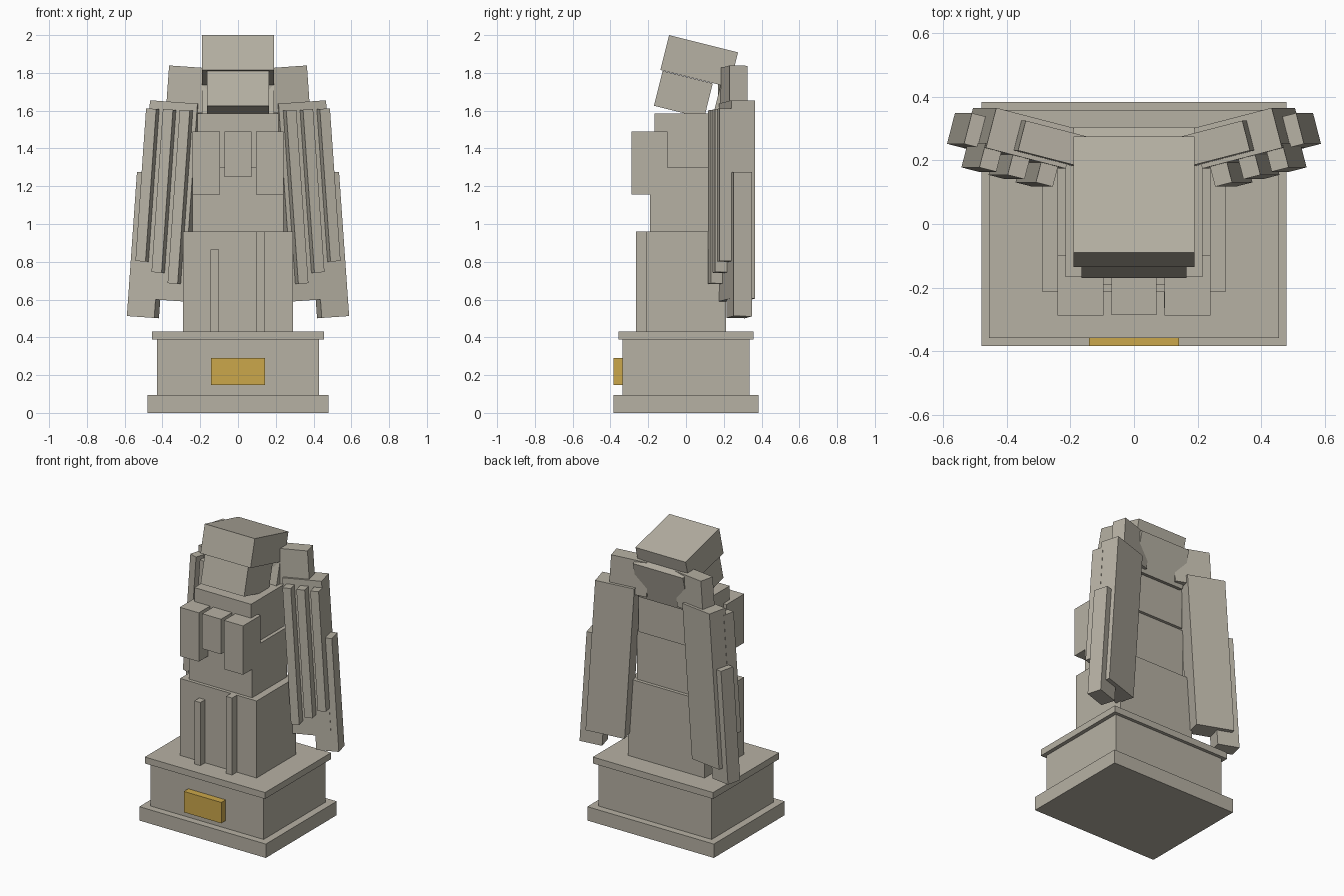
import bpy
import math
from mathutils import Matrix

if "Cube" in bpy.data.objects:
    bpy.data.objects.remove(bpy.data.objects["Cube"])


def material(name, color):
    m = bpy.data.materials.new(name)
    m.diffuse_color = (*color, 1)
    m.use_nodes = True
    m.node_tree.nodes["Principled BSDF"].inputs["Base Color"].default_value = m.diffuse_color
    return m


STONE = material("warm grey stone", (0.47, 0.44, 0.37))
GOLD = material("gold", (0.60, 0.39, 0.07))


def block(name, size, center, rot=None, mat=STONE):
    """Box of a given size, optionally rotated about its own centre."""
    bpy.ops.mesh.primitive_cube_add(size=1)
    ob = bpy.context.object
    ob.name = name
    m = Matrix.Translation(center)
    if rot is not None:
        m = m @ rot
    ob.data.transform(m @ Matrix.Diagonal((*size, 1)))
    ob.data.materials.append(mat)
    return ob


def span(name, x, y, z, mat=STONE):
    """Upright box from its limits along each axis."""
    lim = (x, y, z)
    return block(name, [b - a for a, b in lim], [(a + b) / 2 for a, b in lim], mat=mat)


# plinth
span("plinth_foot", (-.48, .48), (-.384, .384), (0, .095))
span("plinth_body", (-.43, .43), (-.336, .336), (.095, .388))
span("plinth_cap", (-.456, .456), (-.358, .358), (.388, .432))
span("plaque", (-.142, .142), (-.384, -.33), (.147, .29), GOLD)

# robe and torso
span("robe", (-.29, .29), (-.213, .213), (.432, .96))
span("robe_fold_short", (-.145, -.1), (-.265, -.2), (.432, .865))
span("robe_fold_long", (.095, .14), (-.265, -.2), (.432, .96))
span("waist", (-.24, .24), (-.19, .19), (.96, 1.3))
span("chest", (-.215, .215), (-.166, .21), (1.3, 1.585))

# arms and clasped hands
span("left_arm", (-.24, -.096), (-.288, -.097), (1.155, 1.49))
span("right_arm", (.096, .24), (-.288, -.097), (1.155, 1.49))
span("hands", (-.071, .071), (-.286, -.16), (1.25, 1.49))

# bowed head, hood and collar
bow = Matrix.Rotation(math.radians(-14), 4, 'X')
block("head", (.33, .274, .19), (0, -.014, 1.685), bow)
block("hood", (.38, .376, .19), (0, .07, 1.862), bow)
block("collar", (.38, .1, .26), (0, .225, 1.696), bow)

# folded wings: yawed back, then leaning in at the top
TILT = math.radians(4)
for side, label in ((1, "right"), (-1, "left")):
    rot = (Matrix.Rotation(-TILT * side, 4, 'Y')
           @ Matrix.Rotation(math.radians(14.5) * side, 4, 'Z'))

    def wing_part(name, width, depth, length, x, y, top):
        """Wing block hanging down from its top centre (x, y, top)."""
        c = (side * (x + math.sin(TILT) * length / 2), y,
             top - math.cos(TILT) * length / 2)
        block(f"{label}_{name}", (width, depth, length), c, rot)

    wing_part("wing_panel", .26, .13, 1.05, .324, .27, 1.645)
    wing_part("wing_shoulder", .25, .097, .24, .232, .247, 1.83)
    wing_part("wing_tip", .15, .1, .765, .45, .282, 1.27)
    for i in range(3):
        wing_part(f"feather_{i + 1}", .055, .08, .81 + .055 * i,
                  .45 - .089 * i, .21 - .0235 * i, 1.61 - .004 * i)
